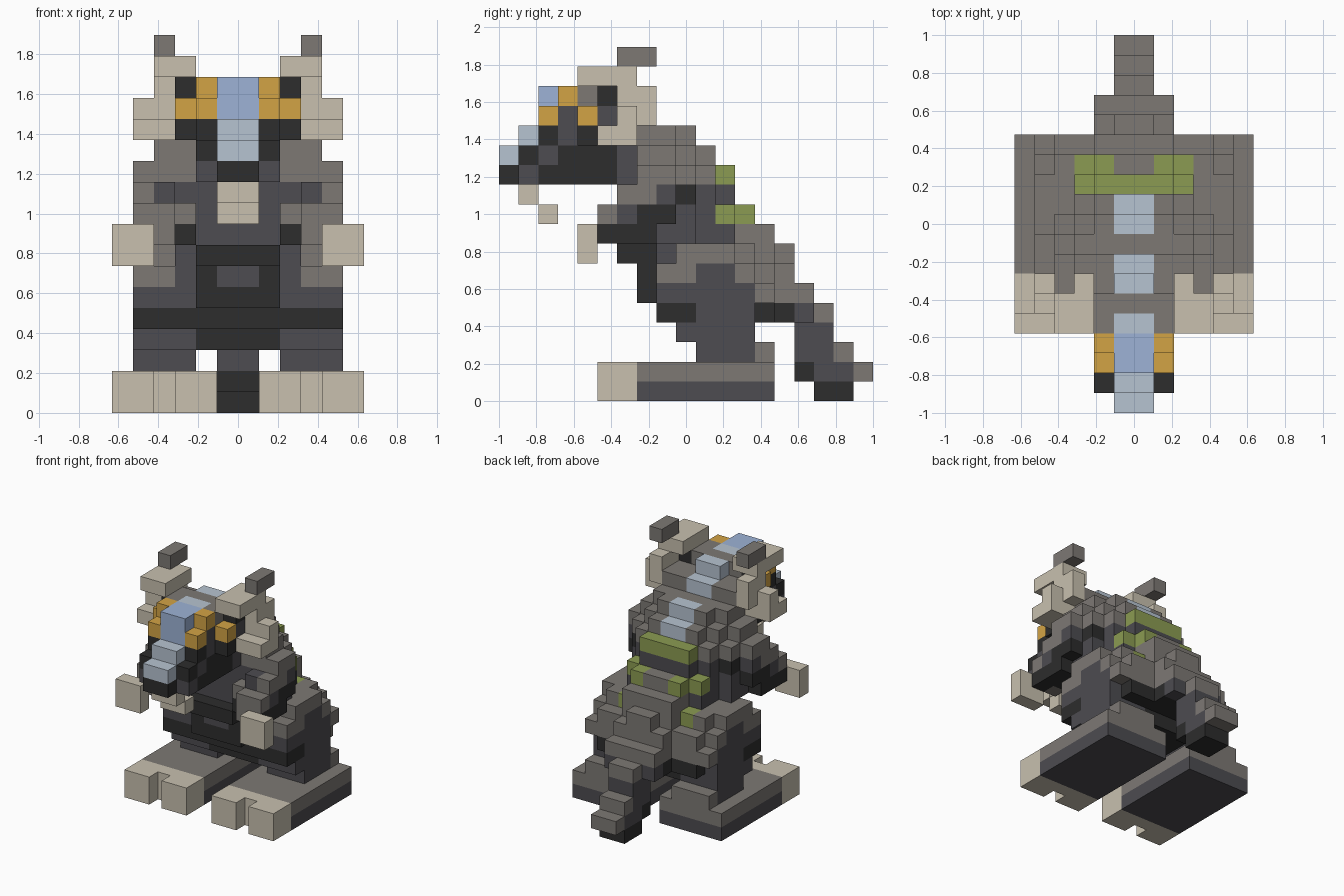
import bpy
import bmesh
from mathutils import Vector

if "Cube" in bpy.data.objects:
    bpy.data.objects.remove(bpy.data.objects["Cube"], do_unlink=True)

UNIT = 2 / 19          # edge length of one block
palette = []


def colour(name, red, green, blue):
    material = bpy.data.materials.new(name)
    material.use_nodes = True
    rgba = (red, green, blue, 1)
    material.diffuse_color = rgba
    shader = material.node_tree.nodes["Principled BSDF"]
    shader.inputs["Base Color"].default_value = rgba
    shader.inputs["Roughness"].default_value = 0.9
    palette.append(material)
    return len(palette) - 1


GREY = colour("warm grey", .205, .19, .175)
SLATE = colour("slate", .074, .072, .082)
BLACK = colour("charcoal", .026, .026, .026)
BEIGE = colour("beige", .58, .53, .43)
ORANGE = colour("amber", .65, .37, .06)
BLUE = colour("blue", .34, .45, .67)
PALE = colour("pale blue", .47, .55, .64)
GREEN = colour("moss green", .26, .33, .085)

cells = {}             # block position -> (part name, colour)


def block(part, tint, x, y, z):
    """Fill a box of blocks, mirrored across the middle; ranges are block edges."""
    for i in range(*x):
        for j in range(*y):
            for k in range(*z):
                cells[i, j, k] = cells[-1 - i, j, k] = (part, tint)


# Feet with split toes
block("feet", SLATE, x=(1, 6), y=(7, 14), z=(0, 1))
block("feet", GREY, x=(1, 6), y=(7, 14), z=(1, 2))
block("toes", BEIGE, x=(1, 6), y=(6, 7), z=(0, 2))
block("toes", BEIGE, x=(1, 3), y=(5, 6), z=(0, 2))
block("toes", BEIGE, x=(4, 6), y=(5, 6), z=(0, 2))

# Legs and thighs
block("legs", SLATE, x=(2, 5), y=(10, 13), z=(2, 4))
block("legs", SLATE, x=(2, 5), y=(9, 10), z=(3, 4))
block("legs", GREY, x=(2, 5), y=(13, 14), z=(2, 3))
block("thighs", BLACK, x=(2, 5), y=(8, 10), z=(4, 5))
block("thighs", SLATE, x=(2, 5), y=(10, 13), z=(4, 7))
block("thighs", BLACK, x=(2, 4), y=(13, 14), z=(4, 5))
block("thighs", SLATE, x=(2, 5), y=(8, 10), z=(5, 6))
block("thighs", GREY, x=(2, 5), y=(13, 14), z=(5, 6))
block("thighs", SLATE, x=(2, 3), y=(8, 10), z=(6, 7))
block("thighs", GREY, x=(3, 5), y=(8, 10), z=(6, 7))
block("thighs", GREY, x=(2, 5), y=(12, 13), z=(6, 7))
block("thighs", GREY, x=(2, 4), y=(13, 14), z=(6, 7))
block("thighs", GREY, x=(3, 5), y=(9, 12), z=(7, 8))
block("thighs", GREY, x=(3, 4), y=(12, 13), z=(7, 8))

# Belly and chest
block("belly", BLACK, x=(0, 2), y=(9, 13), z=(3, 4))
block("belly", BLACK, x=(0, 2), y=(8, 14), z=(4, 5))
block("belly", BLACK, x=(0, 2), y=(7, 14), z=(5, 7))
block("belly", SLATE, x=(0, 1), y=(7, 8), z=(6, 7))
block("belly", BLACK, x=(0, 2), y=(6, 8), z=(7, 8))
block("torso", SLATE, x=(0, 3), y=(8, 12), z=(7, 8))
block("torso", SLATE, x=(0, 4), y=(7, 10), z=(8, 9))
block("torso", SLATE, x=(0, 3), y=(10, 12), z=(8, 9))
block("torso", SLATE, x=(0, 4), y=(7, 10), z=(9, 11))
block("torso", SLATE, x=(0, 3), y=(10, 11), z=(9, 11))
block("torso", SLATE, x=(0, 2), y=(11, 12), z=(10, 11))
block("torso", GREY, x=(0, 4), y=(7, 10), z=(11, 12))
block("torso", GREY, x=(0, 3), y=(10, 11), z=(11, 12))
block("torso", GREY, x=(0, 4), y=(7, 9), z=(12, 13))
block("torso", GREY, x=(0, 3), y=(9, 10), z=(12, 13))
block("torso", GREY, x=(0, 2), y=(10, 11), z=(12, 13))
block("torso", GREY, x=(0, 3), y=(7, 9), z=(13, 14))
block("torso", GREY, x=(0, 2), y=(9, 10), z=(13, 14))

# Rounded back with moss patches
block("back", GREY, x=(0, 2), y=(12, 13), z=(7, 9))
block("back", GREY, x=(0, 1), y=(11, 13), z=(9, 10))
block("back", GREY, x=(0, 2), y=(13, 14), z=(8, 9))
block("back", GREY, x=(0, 2), y=(13, 14), z=(7, 8))
block("back", GREY, x=(0, 1), y=(14, 15), z=(7, 8))
block("back", GREY, x=(0, 2), y=(14, 15), z=(5, 7))
block("moss_patches", GREEN, x=(0, 2), y=(11, 12), z=(11, 12))
block("moss_patches", GREEN, x=(1, 3), y=(11, 12), z=(9, 10))
block("moss_patches", GREEN, x=(1, 2), y=(12, 13), z=(9, 10))
block("moss_patches", GREEN, x=(2, 3), y=(12, 13), z=(7, 8))

# Stepped tail
block("tail", GREY, x=(0, 2), y=(15, 16), z=(5, 6))
block("tail", BLACK, x=(0, 2), y=(14, 15), z=(4, 5))
block("tail", SLATE, x=(0, 2), y=(15, 16), z=(4, 5))
block("tail", GREY, x=(0, 1), y=(16, 17), z=(4, 5))
block("tail", SLATE, x=(0, 1), y=(15, 17), z=(2, 4))
block("tail", GREY, x=(0, 1), y=(17, 18), z=(2, 3))
block("tail", BLACK, x=(0, 1), y=(15, 16), z=(1, 2))
block("tail", SLATE, x=(0, 1), y=(16, 18), z=(1, 2))
block("tail", GREY, x=(0, 1), y=(18, 19), z=(1, 2))
block("tail", BLACK, x=(0, 1), y=(16, 18), z=(0, 1))

# Arms slanting forward to the hands
block("arms", GREY, x=(4, 5), y=(7, 9), z=(11, 12))
block("arms", GREY, x=(4, 5), y=(6, 8), z=(10, 11))
block("arms", SLATE, x=(3, 4), y=(6, 8), z=(10, 11))
block("arms", SLATE, x=(3, 5), y=(8, 9), z=(10, 11))
block("arms", BLACK, x=(3, 4), y=(9, 10), z=(10, 11))
block("arms", GREY, x=(3, 5), y=(5, 6), z=(9, 10))
block("arms", GREY, x=(2, 3), y=(6, 7), z=(9, 10))
block("arms", SLATE, x=(3, 5), y=(6, 7), z=(9, 10))
block("arms", BLACK, x=(3, 5), y=(7, 9), z=(9, 10))
block("arms", BLACK, x=(3, 5), y=(5, 8), z=(8, 9))
block("arms", GREY, x=(3, 4), y=(5, 6), z=(8, 9))
block("arms", BLACK, x=(2, 3), y=(6, 8), z=(8, 9))
block("hands", BEIGE, x=(4, 6), y=(4, 5), z=(7, 9))

# Snout, jaw and skull
block("jaw", BLACK, x=(0, 1), y=(0, 1), z=(11, 12))
block("jaw", SLATE, x=(0, 2), y=(1, 2), z=(11, 12))
block("jaw", BLACK, x=(0, 2), y=(2, 6), z=(11, 12))
block("snout", BLACK, x=(0, 2), y=(1, 2), z=(12, 13))
block("snout", SLATE, x=(0, 2), y=(2, 3), z=(12, 13))
block("snout", BLACK, x=(0, 2), y=(3, 6), z=(12, 13))
block("neck", SLATE, x=(0, 2), y=(6, 7), z=(11, 13))
block("snout", BLACK, x=(0, 2), y=(2, 3), z=(13, 14))
block("skull", SLATE, x=(0, 2), y=(3, 4), z=(13, 15))
block("skull", BLACK, x=(0, 3), y=(4, 6), z=(13, 14))
block("skull", SLATE, x=(0, 3), y=(5, 7), z=(14, 15))
block("skull", GREY, x=(0, 2), y=(4, 6), z=(15, 16))
block("skull", GREY, x=(0, 3), y=(6, 8), z=(13, 15))

# Amber face markings and eyes
block("face_markings", ORANGE, x=(1, 2), y=(2, 3), z=(14, 15))
block("face_markings", ORANGE, x=(1, 2), y=(3, 4), z=(15, 16))
block("face_markings", ORANGE, x=(2, 3), y=(4, 5), z=(14, 15))
block("eyes", BLACK, x=(2, 3), y=(5, 6), z=(15, 16))

# Blue crest from the nose down to the shoulders
block("crest", PALE, x=(0, 1), y=(0, 1), z=(12, 13))
block("crest", PALE, x=(0, 1), y=(1, 2), z=(13, 14))
block("crest", BLUE, x=(0, 1), y=(2, 4), z=(14, 16))
block("crest", PALE, x=(0, 1), y=(4, 5), z=(15, 16))
block("crest", PALE, x=(0, 1), y=(6, 7), z=(15, 16))
block("crest", PALE, x=(0, 1), y=(7, 8), z=(14, 15))
block("crest", PALE, x=(0, 1), y=(9, 10), z=(13, 14))
block("crest", PALE, x=(0, 1), y=(10, 11), z=(12, 13))

# Ears with dark tips, and chin tuft
block("ears", BEIGE, x=(2, 4), y=(4, 7), z=(16, 17))
block("ears", BEIGE, x=(3, 4), y=(6, 8), z=(14, 16))
block("ears", BEIGE, x=(3, 4), y=(5, 7), z=(13, 14))
block("ears", BEIGE, x=(4, 5), y=(6, 7), z=(13, 15))
block("ears", BEIGE, x=(4, 5), y=(5, 6), z=(13, 14))
block("ear_tips", GREY, x=(3, 4), y=(6, 8), z=(17, 18))
block("chin_tuft", BEIGE, x=(0, 1), y=(1, 2), z=(10, 11))
block("chin_tuft", BEIGE, x=(0, 1), y=(2, 3), z=(9, 10))


def build(part):
    """Make one object from the outer faces of a part's blocks."""
    bm = bmesh.new()
    corners = {}

    def corner(point):
        key = tuple(round(value) for value in point)
        if key not in corners:
            corners[key] = bm.verts.new((key[0] * UNIT, key[1] * UNIT - 1, key[2] * UNIT))
        return corners[key]

    for cell, (owner, tint) in cells.items():
        if owner != part:
            continue
        centre = Vector(cell) + Vector((.5, .5, .5))
        for axis in range(3):
            for sign in (-1, 1):
                normal = Vector((0, 0, 0))
                normal[axis] = sign
                if tuple(int(value) for value in Vector(cell) + normal) in cells:
                    continue
                side = Vector((0, 0, 0))
                side[(axis + 1) % 3] = 1
                up = normal.cross(side)
                ring = (-side - up, side - up, side + up, up - side)
                face = bm.faces.new([corner(centre + (normal + step) / 2) for step in ring])
                face.material_index = tint
    # Merge flat neighbours of the same colour
    bmesh.ops.dissolve_limit(bm, angle_limit=.01, verts=bm.verts[:],
                             edges=bm.edges[:], delimit={"MATERIAL"})
    mesh = bpy.data.meshes.new(part)
    bm.to_mesh(mesh)
    bm.free()
    for material in palette:
        mesh.materials.append(material)
    bpy.context.collection.objects.link(bpy.data.objects.new(part, mesh))


for part_name in sorted({owner for owner, tint in cells.values()}):
    build(part_name)
